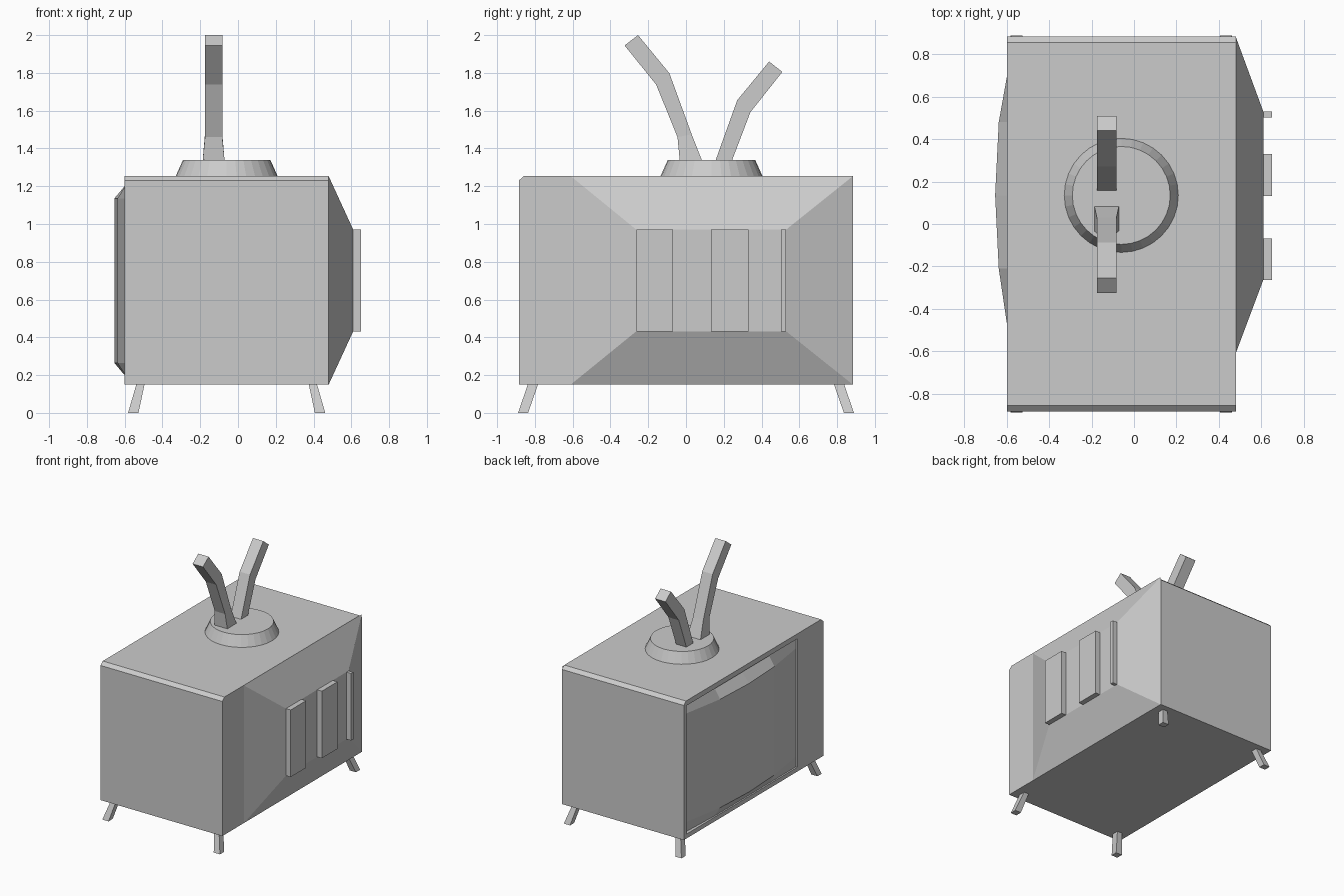
import bpy, bmesh, math

if "Cube" in bpy.data.objects:
    bpy.data.objects.remove(bpy.data.objects["Cube"])

CX, CY = -0.06, 0.135          # middle of the cabinet in x, middle of the screen in y


def finish(name, bm):
    bmesh.ops.recalc_face_normals(bm, faces=bm.faces)
    mesh = bpy.data.meshes.new(name)
    bm.to_mesh(mesh)
    bm.free()
    ob = bpy.data.objects.new(name, mesh)
    bpy.context.collection.objects.link(ob)
    return ob


def loft(name, rings):
    """Closed solid through matching rings of points."""
    bm = bmesh.new()
    rs = [[bm.verts.new(p) for p in r] for r in rings]
    n = len(rs[0])
    for a, b in zip(rs, rs[1:]):
        for i in range(n):
            bm.faces.new((a[i], a[(i + 1) % n], b[(i + 1) % n], b[i]))
    bm.faces.new(rs[0])
    bm.faces.new(rs[-1])
    return finish(name, bm)


def rect_x(x, y0, y1, z0, z1):
    return [(x, y0, z0), (x, y1, z0), (x, y1, z1), (x, y0, z1)]


def rect_z(z, x0, x1, y0, y1):
    return [(x0, y0, z), (x1, y0, z), (x1, y1, z), (x0, y1, z)]


def box(name, x0, x1, *yz):
    return loft(name, [rect_x(x0, *yz), rect_x(x1, *yz)])


# Cabinet with chamfered top edges and a recess for the screen
profile = [(-0.885, 0.15), (0.885, 0.15), (0.885, 1.23),
           (0.857, 1.255), (-0.857, 1.255), (-0.885, 1.23)]
cabinet = loft("cabinet", [[(x, y, z) for y, z in profile] for x in (-0.60, 0.48)])
cutter = box("screen_recess_cutter", -0.8, -0.555, -0.555, 0.85, 0.185, 1.215)
cutter.hide_render = True
cutter.hide_viewport = True
cut = cabinet.modifiers.new("recess", 'BOOLEAN')
cut.operation = 'DIFFERENCE'
cut.object = cutter
cut.solver = 'EXACT'

# Bulging screen, a faceted sheet
cols = [(-0.555, -0.587), (-0.21, -0.638), (CY, -0.655), (0.48, -0.638), (0.85, -0.572)]
rows = [0.185, 0.265, 1.135, 1.215]
bm = bmesh.new()
grid = []
for i, (y, x) in enumerate(cols):
    grid.append([bm.verts.new((max(x, -0.588) if j in (0, 3) else x, y, z))
                 for j, z in enumerate(rows)])
for a, b in zip(grid, grid[1:]):
    for j in range(3):
        bm.faces.new((a[j], a[j + 1], b[j + 1], b[j]))
finish("screen", bm)

# Tapered rear housing and its vent bars
loft("rear_housing", [rect_x(0.48, -0.61, 0.883, 0.15, 1.253),
                      rect_x(0.61, -0.263, 0.53, 0.432, 0.97)])
for k, (y0, y1) in enumerate([(-0.263, -0.068), (0.132, 0.33), (0.503, 0.53)]):
    box(f"vent_bar_{k + 1}", 0.605, 0.652, y0, y1, 0.432, 0.97)

# Round antenna base
loft("antenna_base", [[(CX + r * math.cos(i * math.tau / 32),
                        CY + r * math.sin(i * math.tau / 32), z) for i in range(32)]
                      for r, z in ((0.27, 1.253), (0.231, 1.34))])


# Bent antennas: each section is (y, z) of both edges plus the x half width
def antenna(name, sections):
    ax = -0.129
    loft(name, [[(ax - w, y0, z0), (ax + w, y0, z0), (ax + w, y1, z1), (ax - w, y1, z1)]
                for y0, z0, y1, z1, w in sections])


antenna("antenna_long", [(-0.033, 1.335, 0.085, 1.335, 0.058),
                         (-0.045, 1.46, 0.03, 1.475, 0.046),
                         (-0.158, 1.738, -0.088, 1.798, 0.046),
                         (-0.325, 1.945, -0.254, 2.0, 0.046)])
antenna("antenna_short", [(0.243, 1.335, 0.156, 1.335, 0.046),
                          (0.341, 1.592, 0.271, 1.655, 0.046),
                          (0.51, 1.805, 0.44, 1.86, 0.046)])

# Four splayed legs
for sx, xn in ((-1, "left"), (1, "right")):
    for sy, yn in ((-1, "front"), (1, "back")):
        loft(f"{yn}_{xn}_leg",
             [rect_z(0.0, CX + sx * 0.467, CX + sx * 0.522, sy * 0.836, sy * 0.889),
              rect_z(0.155, CX + sx * 0.434, CX + sx * 0.477, sy * 0.782, sy * 0.836)])
